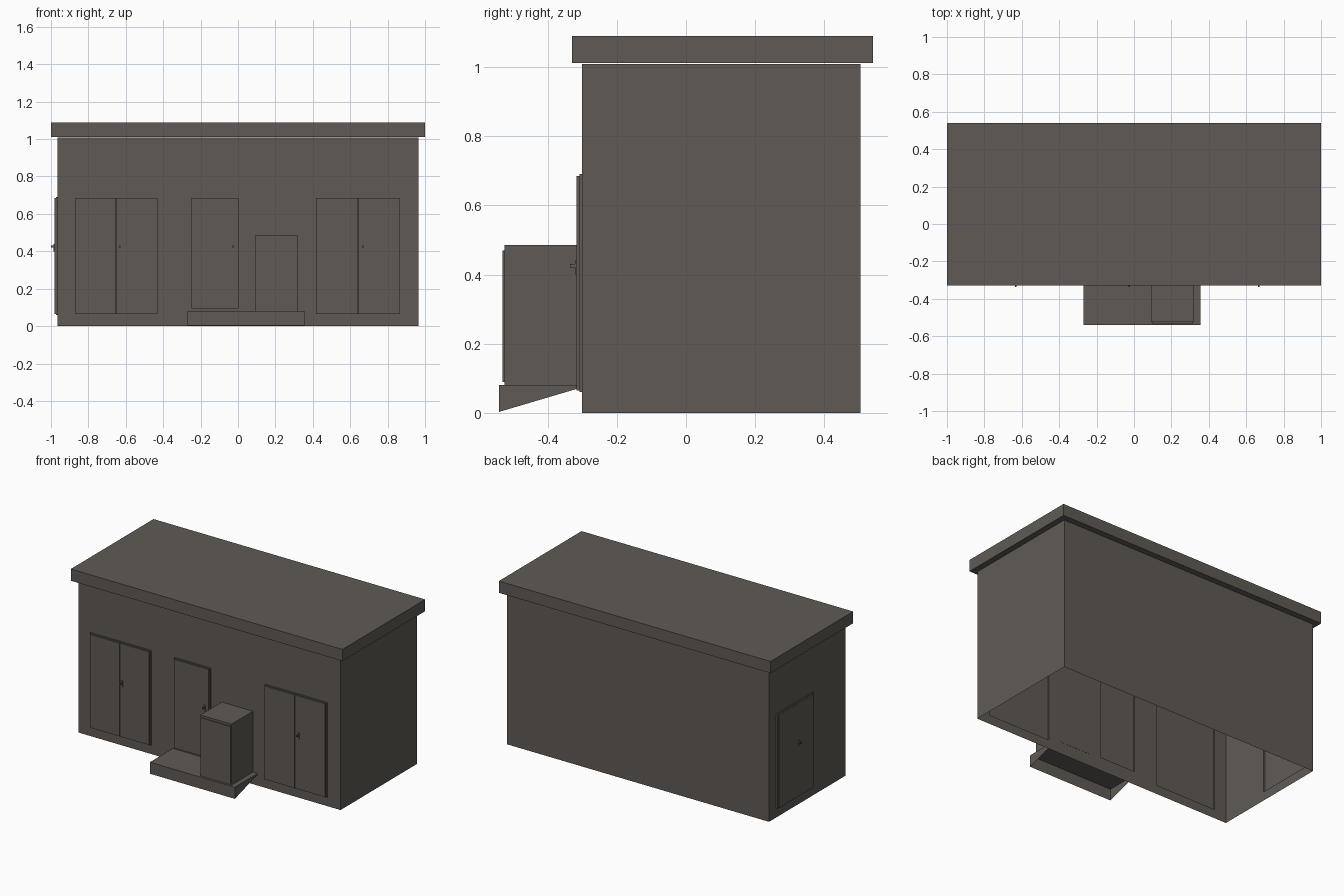
import bpy
import bmesh
from math import radians
from mathutils import Matrix, Vector

old = bpy.data.objects.get("Cube")
if old:
    bpy.data.objects.remove(old, do_unlink=True)

COLOUR = (0.115, 0.102, 0.089, 1)
mat = bpy.data.materials.new("warm grey concrete")
mat.use_nodes = True
mat.diffuse_color = COLOUR
mat.node_tree.nodes["Principled BSDF"].inputs["Base Color"].default_value = COLOUR

FRONT, SIDE, TOP = -0.30, -0.965, 1.008


def finish(name, bm, matrix=Matrix()):
    mesh = bpy.data.meshes.new(name)
    bm.to_mesh(mesh)
    bm.free()
    mesh.materials.append(mat)
    obj = bpy.data.objects.new(name, mesh)
    obj.matrix_world = matrix
    bpy.context.collection.objects.link(obj)
    return obj


def add_box(bm, x, y, z, open_side=None):
    """Box from three (low, high) ranges; open_side drops the face with that normal."""
    size = [r[1] - r[0] for r in (x, y, z)]
    centre = [sum(r) / 2 for r in (x, y, z)]
    m = Matrix.Translation(centre) @ Matrix.Diagonal((*size, 1))
    verts = bmesh.ops.create_cube(bm, size=1, matrix=m)["verts"]
    if open_side:
        bm.normal_update()
        faces = {f for v in verts for f in v.link_faces}
        gone = [f for f in faces if f.normal.dot(Vector(open_side)) > 0.9]
        bmesh.ops.delete(bm, geom=gone, context='FACES')


def box(name, *ranges, open_side=None):
    bm = bmesh.new()
    add_box(bm, *ranges, open_side=open_side)
    return finish(name, bm)


# Wall frames: local x runs along the wall and local -y points outwards
front_wall = Matrix.Translation((0, FRONT, 0))
side_wall = Matrix.Translation((SIDE, 0, 0)) @ Matrix.Rotation(radians(-90), 4, 'Z')

# name, wall, low and high edge along the wall, bottom, leaves, handle position
doors = [
    ("right_double_door", front_wall, -0.875, -0.425, 0.06, 2, -0.632),
    ("entrance_door", front_wall, -0.255, 0.01, 0.09, 1, -0.025),
    ("left_double_door", front_wall, 0.41, 0.87, 0.06, 2, 0.667),
    ("side_double_door", side_wall, -0.43, -0.05, 0.06, 2, -0.215),
]
DOOR_TOP = 0.69

# Walls: a shell open at the bottom, with door openings
bm = bmesh.new()
add_box(bm, (SIDE, -SIDE), (FRONT, 0.505), (0, TOP), open_side=(0, 0, -1))
for _, wall, low, high, bottom, _, _ in doors:
    along = wall.to_3x3() @ Vector((1, 0, 0))
    for edge in (low, high):
        bmesh.ops.bisect_plane(bm, geom=bm.verts[:] + bm.edges[:] + bm.faces[:],
                               plane_co=wall @ Vector((edge, 0, 0)), plane_no=along)
for level in (0.06, 0.09, DOOR_TOP):
    bmesh.ops.bisect_plane(bm, geom=bm.verts[:] + bm.edges[:] + bm.faces[:],
                           plane_co=(0, 0, level), plane_no=(0, 0, 1))
for _, wall, low, high, bottom, _, _ in doors:
    inverse = wall.inverted()
    opening = []
    for f in bm.faces:
        p = inverse @ f.calc_center_median()
        if abs(p.y) < 0.001 and low < p.x < high and bottom < p.z < DOOR_TOP:
            opening.append(f)
    bmesh.ops.delete(bm, geom=opening, context='FACES')
bmesh.ops.dissolve_limit(bm, angle_limit=0.01, verts=bm.verts[:], edges=bm.edges[:])
finish("walls", bm)

# Flat overhanging roof
box("roof", (-1, 1), (-0.33, 0.54), (1.012, 1.09))

# Doors: a shallow frame, raised leaves and a lever handle
for name, wall, low, high, bottom, leaves, grip in doors:
    bm = bmesh.new()
    add_box(bm, (low, high), (-0.008, 0), (bottom, DOOR_TOP), open_side=(0, 1, 0))
    finish(name + "_frame", bm, wall)
    bm = bmesh.new()
    rim, gap = 0.005, 0.0015
    width = (high - low - 2 * rim) / leaves
    for i in range(leaves):
        start = low + rim + i * width
        add_box(bm, (start + gap, start + width - gap), (-0.017, -0.008),
                (bottom + rim, DOOR_TOP - rim), open_side=(0, 1, 0))
    finish(name + "_leaves", bm, wall)
    bm = bmesh.new()
    add_box(bm, (grip - 0.006, grip + 0.006), (-0.021, -0.017), (0.4, 0.44))
    add_box(bm, (grip - 0.004, grip + 0.004), (-0.036, -0.021), (0.42, 0.43))
    finish(name + "_handle", bm, wall)

# Entrance platform: thin slab with a front lip and tapering side cheeks
bm = bmesh.new()
left, right = [[bm.verts.new((x, y, z)) for y, z in
                ((FRONT, 0.08), (-0.54, 0.08), (-0.54, 0.003), (FRONT, 0.074))]
               for x in (-0.27, 0.355)]
bm.faces.new(left)
bm.faces.new(right[::-1])
for i in range(2):
    bm.faces.new((left[i], right[i], right[i + 1], left[i + 1]))
bmesh.ops.recalc_face_normals(bm, faces=bm.faces[:])
finish("entrance_platform", bm)

# Cabinet standing on the platform, with a thin front panel
box("cabinet", (0.09, 0.32), (-0.525, FRONT + 0.001), (0.08, 0.485))
box("cabinet_panel", (0.095, 0.315), (-0.531, -0.525), (0.09, 0.47))
